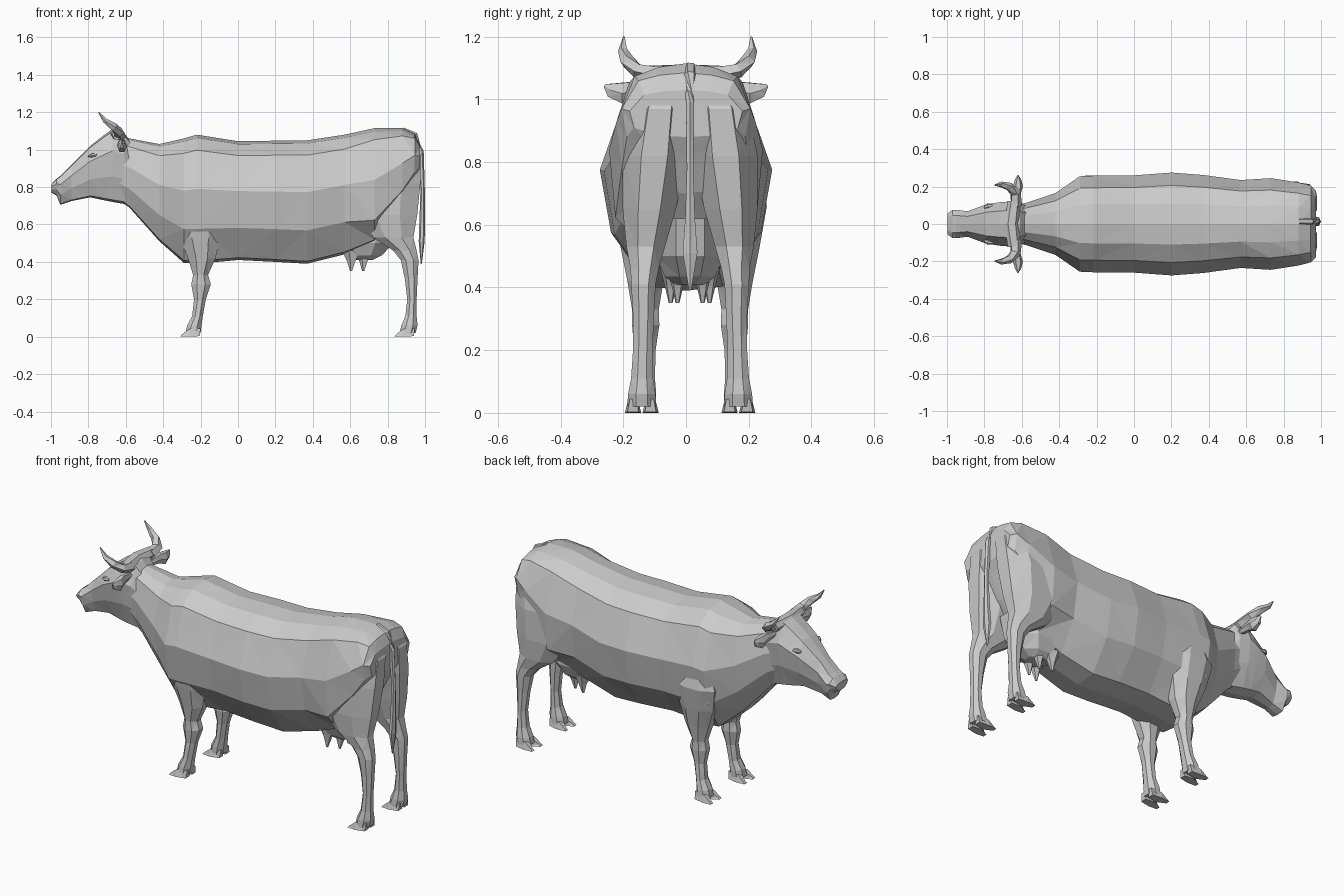
import bpy, bmesh
from math import sin, cos, pi
from mathutils import Vector


def loft(name, rings, mirror=False, shift=0):
    """Skin a list of equal-sized point rings, cap both ends, optionally mirror left/right."""
    bm = bmesh.new()
    loops = [[bm.verts.new(p) for p in r] for r in rings]
    n = len(loops[0])
    for a, b in zip(loops, loops[1:]):
        for i in range(n):
            j = (i + 1) % n
            bm.faces.new((a[i], a[j], b[j], b[i]))
    bm.faces.new(loops[0])
    bm.faces.new(loops[-1])
    bmesh.ops.triangulate(bm, faces=bm.faces[:])
    bmesh.ops.recalc_face_normals(bm, faces=bm.faces[:])
    me = bpy.data.meshes.new(name)
    bm.to_mesh(me)
    bm.free()
    ob = bpy.data.objects.new(name, me)
    ob.location.y = shift
    bpy.context.collection.objects.link(ob)
    if mirror:
        m = ob.modifiers.new("mirror", 'MIRROR')
        m.use_axis = (False, True, False)
        m.use_mirror_merge = False
    return ob


def section(half, x, lo, hi, w):
    """Symmetric upright cross-section at x from a half outline."""
    right = [(x, w * a, lo + (hi - lo) * b) for a, b in half]
    return right + [(px, -py, pz) for px, py, pz in right[-2:0:-1]]


def slab(z, x0, x1, y0, y1, n=8):
    """Horizontal flat-sided ring filling a box, used for limbs."""
    k = 0.5 / cos(pi / n)
    ang = [2 * pi * (i + .5) / n for i in range(n)]
    return [((x0 + x1) / 2 + (x1 - x0) * k * cos(a),
             (y0 + y1) / 2 + (y1 - y0) * k * sin(a), z) for a in ang]


def tube(path, n=5):
    """Rings across a path of (x, y, z, radius_u, radius_v)."""
    pts = [Vector(p[:3]) for p in path]
    rings = []
    for i, p in enumerate(path):
        d = (pts[min(i + 1, len(pts) - 1)] - pts[max(i - 1, 0)]).normalized()
        u = d.cross(Vector((0.05, 0.1, 1)) if abs(d.z) < 0.8 else Vector((0, 1, 0))).normalized()
        v = d.cross(u)
        rings.append([pts[i] + u * p[3] * cos(2 * pi * k / n) + v * p[4] * sin(2 * pi * k / n)
                      for k in range(n)])
    return rings


OFF = .013  # legs, tail and udder sit slightly to one side of the frame

# Torso and neck; the rump rises so the thighs carry the hindquarters
BODY = [(0, 1), (.4, .975), (.75, .88), (1, .58), (.87, .27), (.45, .02), (0, 0)]
RUMP = [(0, 1), (.4, .97), (.74, .9), (1, .55), (.92, .2), (.5, .03), (0, 0)]
loft("body", [section(BODY, *s) for s in [
    (-.68, .76, 1.07, .09), (-.58, .69, 1.06, .112), (-.42, .51, 1.03, .165),
    (-.29, .395, 1.06, .255), (-.22, .39, 1.08, .258), (0, .41, 1.045, .26),
    (.2, .40, 1.048, .275), (.37, .39, 1.05, .262), (.57, .44, 1.08, .235)]]
    + [section(RUMP, *s) for s in [
        (.73, .50, 1.115, .245), (.88, .70, 1.115, .222), (.945, .83, 1.085, .205),
        (.972, .88, 1.03, .18)]])

# Head
HEAD = [(0, 1), (.6, .97), (1, .7), (.85, .35), (.5, .03), (0, 0)]
loft("head", [section(HEAD, *s) for s in [
    (-.998, .77, .815, .055), (-.97, .755, .845, .076), (-.95, .705, .86, .076),
    (-.89, .725, .92, .068), (-.79, .745, 1.02, .105), (-.72, .73, 1.075, .116),
    (-.67, .72, 1.11, .12), (-.61, .71, 1.09, .112), (-.57, .70, 1.04, .095)]])

# Poll ridge between the horns
loft("poll", tube([(-.64, -.12, 1.08, .035, .03), (-.655, 0, 1.085, .04, .03),
                   (-.64, .12, 1.08, .035, .03)], 6))

# Horns, ears and eyes
loft("horns", tube([(-.63, .09, 1.075, .032, .03), (-.635, .16, 1.092, .03, .024),
                    (-.665, .193, 1.122, .024, .023), (-.71, .206, 1.155, .016, .014),
                    (-.745, .203, 1.2, .003, .003)]), True, .005)
loft("ears", tube([(-.63, .09, 1.03, .015, .015), (-.625, .165, 1.03, .02, .03),
                   (-.62, .205, 1.02, .026, .038), (-.62, .24, 1.03, .016, .026),
                   (-.62, .26, 1.045, .003, .005)], 6), True)
loft("eyes", tube([(-.80, .088, .965, .006, .006), (-.78, .096, .97, .016, .012),
                   (-.755, .1, .97, .006, .006)], 6), True)

# Front legs, spreading into the shoulder
loft("front_legs", [slab(*s) for s in [
    (.86, -.27, -.17, .13, .20), (.66, -.335, -.085, .11, .245),
    (.53, -.31, -.095, .085, .222), (.42, -.268, -.12, .085, .20),
    (.33, -.24, -.16, .10, .185), (.28, -.25, -.145, .098, .185),
    (.20, -.235, -.172, .11, .178), (.11, -.245, -.188, .112, .185),
    (.06, -.272, -.195, .108, .195), (.02, -.28, -.2, .108, .198)]], True, OFF)

# Hind legs with broad thighs and a hock
loft("hind_legs", [slab(*s) for s in [
    (1.06, .80, .93, .02, .13), (.97, .70, .978, .008, .185), (.82, .63, .975, .012, .215),
    (.65, .64, .958, .045, .215), (.53, .725, .938, .08, .203),
    (.46, .83, .955, .10, .19), (.41, .87, .965, .11, .188),
    (.31, .892, .96, .115, .182), (.20, .905, .955, .12, .182),
    (.11, .895, .955, .118, .188), (.06, .873, .96, .11, .198),
    (.02, .865, .95, .108, .2)]], True, OFF)

# Cloven hooves, two low wedge toes per foot
for part, x in (("front_hoof", -.31), ("hind_hoof", .835)):
    for side, y, splay in (("inner", .126, -.01), ("outer", .182, .01)):
        loft(f"{part}_{side}", [
            [(x, y + splay - .012, 0), (x, y + splay + .012, 0),
             (x + .008, y + splay + .008, .01), (x + .008, y + splay - .008, .01)],
            [(x + .05, y - .026, 0), (x + .05, y + .026, 0),
             (x + .045, y + .016, .04), (x + .045, y - .016, .04)],
            [(x + .105, y - .018, .003), (x + .105, y + .018, .003),
             (x + .11, y + .01, .045), (x + .11, y - .01, .045)]], True, OFF)

# Tail with tuft
loft("tail", tube([(.88, 0, 1.10, .02, .02), (.945, 0, 1.078, .02, .018),
                   (.975, 0, .99, .018, .015), (.987, 0, .78, .012, .012),
                   (.985, 0, .62, .015, .018), (.982, 0, .51, .016, .027),
                   (.98, 0, .39, .003, .004)], 6), False, OFF)

# Udder and teats
loft("udder", [slab(z, a, b, -w, w) for z, a, b, w in [
    (.62, .52, .86, .11), (.50, .50, .83, .11), (.435, .57, .77, .08), (.41, .61, .72, .05)]],
    False, OFF)
for name, x, y in (("fore_teats", .60, .062), ("rear_teats", .665, .04)):
    loft(name, [slab(.46, x - .035, x + .055, y - .028, y + .028, 5),
                slab(.405, x - .012, x + .028, y - .016, y + .016, 5),
                slab(.35, x, x + .01, y - .005, y + .005, 5)], True, OFF)
